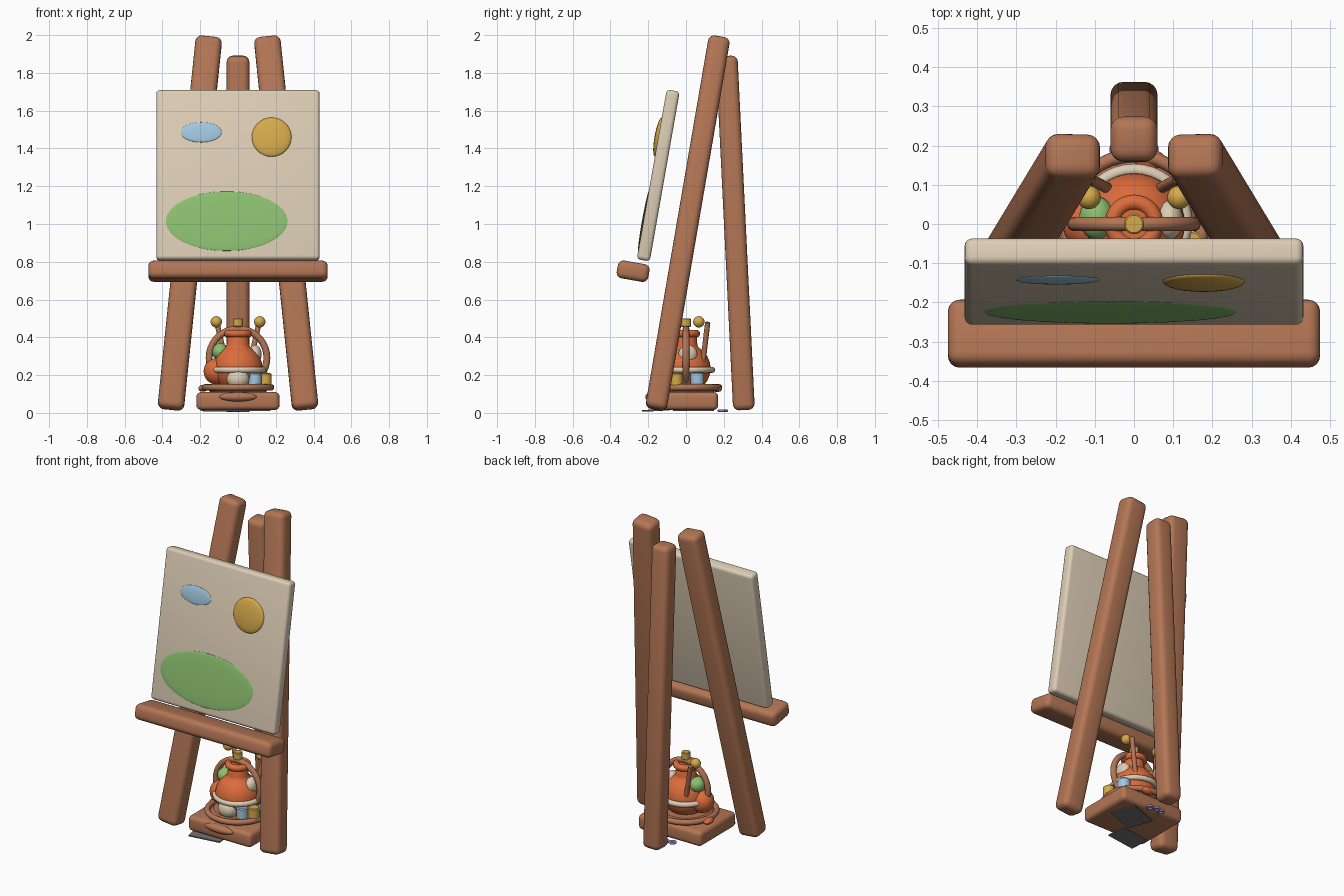
import bpy, bmesh, math
from mathutils import Matrix, Vector

if "Cube" in bpy.data.objects:
    bpy.data.objects.remove(bpy.data.objects["Cube"], do_unlink=True)


def material(name, rgb):
    m = bpy.data.materials.new(name)
    m.use_nodes = True
    m.diffuse_color = (*rgb, 1)
    m.node_tree.nodes["Principled BSDF"].inputs["Base Color"].default_value = (*rgb, 1)
    return m


WOOD = material("wood", (0.45, 0.18, 0.09))
CREAM = material("cream", (0.72, 0.61, 0.46))
GREEN = material("leaf green", (0.26, 0.52, 0.16))
BLUE = material("sky blue", (0.36, 0.57, 0.74))
GOLD = material("gold", (0.66, 0.40, 0.07))
ORANGE = material("orange", (0.72, 0.15, 0.045))
GREY = material("grey", (0.16, 0.16, 0.16))
LILAC = material("lilac", (0.30, 0.22, 0.50))


def finish(name, bm, mat, matrix):
    bmesh.ops.recalc_face_normals(bm, faces=bm.faces)
    mesh = bpy.data.meshes.new(name)
    bm.to_mesh(mesh)
    bm.free()
    mesh.materials.append(mat)
    ob = bpy.data.objects.new(name, mesh)
    ob.matrix_world = matrix
    bpy.context.collection.objects.link(ob)
    bpy.ops.object.select_all(action='DESELECT')
    ob.select_set(True)
    bpy.context.view_layer.objects.active = ob
    bpy.ops.object.shade_smooth_by_angle(angle=math.radians(35))
    return ob


def at(x, y, z, rx=0, ry=0, rz=0):
    rot = [Matrix.Rotation(math.radians(a), 4, k) for a, k in ((rz, 'Z'), (ry, 'Y'), (rx, 'X'))]
    return Matrix.Translation((x, y, z)) @ rot[0] @ rot[1] @ rot[2]


def along(a, b):
    # Frame at the middle of a-b, with z along the line and x kept sideways
    a, b = Vector(a), Vector(b)
    z = (b - a).normalized()
    x = (Vector((1, 0, 0)) - z * z.x).normalized()
    rot = Matrix((x, z.cross(x), z)).transposed().to_4x4()
    return Matrix.Translation((a + b) / 2) @ rot, (b - a).length


def box(name, size, mat, matrix, bevel=0.0):
    bm = bmesh.new()
    bmesh.ops.create_cube(bm, size=1)
    bmesh.ops.scale(bm, vec=size, verts=bm.verts)
    if bevel:
        bmesh.ops.bevel(bm, geom=bm.edges[:], offset=bevel, segments=4, profile=0.5, affect='EDGES')
    return finish(name, bm, mat, matrix)


def ball(name, radii, mat, matrix):
    bm = bmesh.new()
    bmesh.ops.create_uvsphere(bm, u_segments=32, v_segments=16, radius=1)
    bmesh.ops.scale(bm, vec=radii, verts=bm.verts)
    return finish(name, bm, mat, matrix)


def lathe(name, profile, mat, matrix, closed=False):
    bm = bmesh.new()
    verts = [bm.verts.new((r, 0, z)) for r, z in profile]
    edges = [bm.edges.new(p) for p in zip(verts, verts[1:])]
    if closed:
        edges.append(bm.edges.new((verts[-1], verts[0])))
    bmesh.ops.spin(bm, geom=verts + edges, cent=(0, 0, 0), axis=(0, 0, 1),
                   angle=math.tau, steps=36, use_duplicate=False)
    bmesh.ops.remove_doubles(bm, verts=bm.verts, dist=0.0002)
    return finish(name, bm, mat, matrix)


def ring(name, major, minor, mat, matrix):
    angles = [math.tau * i / 12 for i in range(12)]
    profile = [(major + minor * math.cos(a), minor * math.sin(a)) for a in angles]
    return lathe(name, profile, mat, matrix, closed=True)


def cylinder(name, r, h, mat, matrix):
    b = r * 0.15
    profile = [(0, -h / 2), (r - b, -h / 2), (r, b - h / 2), (r, h / 2 - b), (r - b, h / 2), (0, h / 2)]
    return lathe(name, profile, mat, matrix)


# Easel legs
for side, s in (("left", 1), ("right", -1)):
    frame, length = along((s * 0.357, -0.16, 0.02), (s * 0.153, 0.178, 1.99))
    box(f"front_leg_{side}", (0.14, 0.115, length), WOOD, frame, 0.033)
frame, length = along((0, 0.307, 0.015), (0, 0.215, 1.89))
box("back_leg", (0.12, 0.115, length), WOOD, frame, 0.033)

# Tray and canvas lean back together
TILT = -10
box("tray", (0.95, 0.17, 0.095), WOOD, at(0, -0.28, 0.75, TILT), 0.03)
canvas_frame = at(0, -0.147, 1.257, TILT)
box("canvas", (0.865, 0.07, 0.912), CREAM, canvas_frame, 0.02)

# Painted shapes on the front of the canvas
for name, x, z, rx, rz, bulge, mat in (
        ("painted_cloud", -0.195, 0.226, 0.108, 0.054, 0.008, BLUE),
        ("painted_sun", 0.178, 0.2, 0.105, 0.105, 0.02, GOLD),
        ("painted_hill", -0.06, -0.252, 0.323, 0.16, 0.008, GREEN)):
    ball(name, (rx, bulge, rz), mat, canvas_frame @ at(x, -0.035, z))

# Wooden stand under the flask
box("stand", (0.44, 0.36, 0.095), WOOD, at(0, -0.01, 0.063), 0.025)
cylinder("stand_disc", 0.165, 0.04, WOOD, at(0, 0, 0.125))
ring("stand_ring", 0.175, 0.017, WOOD, at(0, 0, 0.135))
ball("stand_boss", (0.1, 0.03, 0.025), WOOD, at(0, -0.185, 0.085))
ball("foot_side", (0.025, 0.04, 0.018), ORANGE, at(-0.185, 0.04, 0.13))
ball("foot_back", (0.04, 0.025, 0.018), ORANGE, at(0.04, 0.165, 0.128))

# Flask body, neck and lip
body = [(0.13 * math.cos(a), 0.235 + 0.13 * math.sin(a))
        for a in [math.radians(d) for d in range(-90, 61, 10)]]
lathe("flask", body + [(0.06, 0.36), (0.057, 0.41), (0.05, 0.43), (0, 0.43)], ORANGE, at(0, 0, 0))
ring("flask_lip", 0.055, 0.02, ORANGE, at(0, 0, 0.42))
ball("flask_bulge", (0.07, 0.07, 0.07), ORANGE, at(-0.112, 0, 0.22))
ring("flask_belt", 0.133, 0.016, CREAM, at(0, 0.005, 0.228))
ball("green_patch", (0.045, 0.055, 0.045), GREEN, at(-0.095, 0.015, 0.325))
ball("cream_patch", (0.035, 0.05, 0.05), CREAM, at(0.09, 0.01, 0.31))

# Carrying hoop with a gold cap
ring("hoop", 0.153, 0.018, WOOD, at(0, 0, 0.292, 90))
cylinder("cap", 0.026, 0.045, GOLD, at(0, 0, 0.478))

# Antennae
for side, s in (("left", 1), ("right", -1)):
    frame, length = along((s * 0.065, 0.09, 0.27), (s * 0.112, 0.115, 0.48))
    cylinder(f"rod_{side}", 0.014, length, WOOD, frame)
    ball(f"knob_{side}", (0.03, 0.03, 0.03), GOLD, at(s * 0.115, 0.068, 0.482))

# Small pots around the flask
ball("cream_pot", (0.06, 0.05, 0.055), CREAM, at(0, -0.1, 0.18))
cylinder("blue_pot_front", 0.035, 0.07, BLUE, at(0.09, -0.085, 0.175))
cylinder("blue_pot_back", 0.036, 0.07, BLUE, at(0.125, 0.06, 0.18))
cylinder("gold_pot", 0.033, 0.07, GOLD, at(0.145, -0.05, 0.175))

# Loose sheets beneath and trinkets behind
box("sheet_front", (0.2, 0.12, 0.008), GREY, at(-0.09, -0.16, 0.014, 3, 0, 8))
box("sheet_under", (0.2, 0.16, 0.006), GREY, at(0.05, 0.04, 0.012, 0, 0, 20))
for i in range(3):
    ring(f"trinket_{i}", 0.016, 0.007, LILAC, at(-0.04 + 0.04 * i, 0.19 + 0.01 * (i % 2), 0.012))
